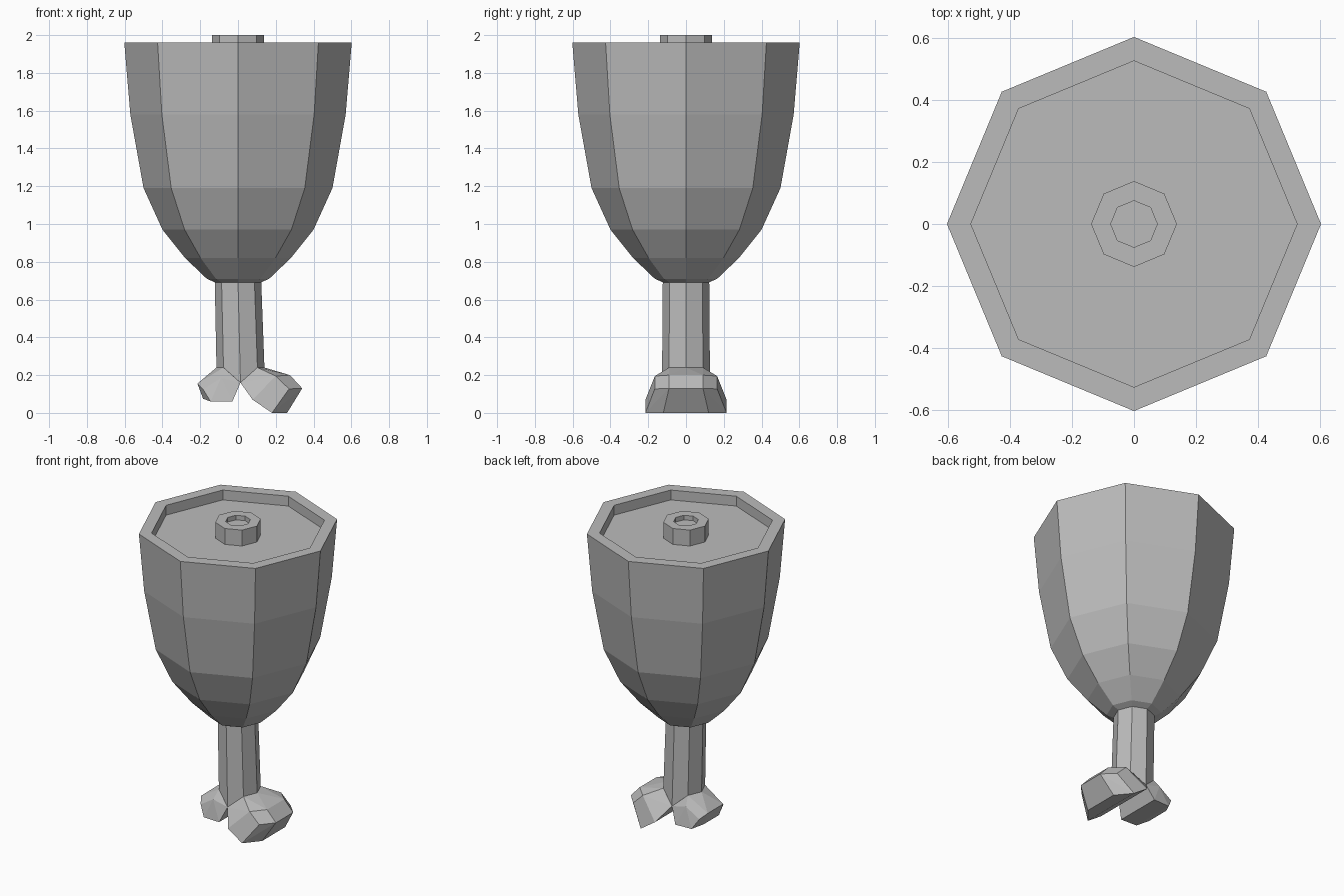
import bpy, bmesh, math

if "Cube" in bpy.data.objects:
    bpy.data.objects.remove(bpy.data.objects["Cube"])

grey = bpy.data.materials.new("plain_grey")
grey.diffuse_color = (0.5, 0.5, 0.5, 1)
grey.use_nodes = True
grey.node_tree.nodes["Principled BSDF"].inputs["Base Color"].default_value = grey.diffuse_color


def make_object(name, bm):
    bmesh.ops.recalc_face_normals(bm, faces=bm.faces)
    mesh = bpy.data.meshes.new(name)
    bm.to_mesh(mesh)
    bm.free()
    mesh.materials.append(grey)
    obj = bpy.data.objects.new(name, mesh)
    bpy.context.collection.objects.link(obj)
    return obj


def octagon(bm, r, z, x=0.0):
    return [bm.verts.new((x + r * math.cos(i * math.pi / 4),
                          r * math.sin(i * math.pi / 4), z)) for i in range(8)]


def bridge(bm, a, b):
    for i in range(8):
        j = (i + 1) % 8
        bm.faces.new((a[i], a[j], b[j], b[i]))


def lathe(name, profile):
    bm = bmesh.new()
    rings = [octagon(bm, r, z) for r, z in profile]
    for a, b in zip(rings, rings[1:]):
        bridge(bm, a, b)
    bm.faces.new(rings[0])
    bm.faces.new(rings[-1])
    return make_object(name, bm)


# Meat with a recessed cut face and the round bone end standing in it
lathe("meat_body", [
    (0.12, 0.69), (0.165, 0.71), (0.28, 0.82), (0.40, 0.97), (0.50, 1.19),
    (0.57, 1.58), (0.602, 1.96), (0.525, 1.96), (0.525, 1.895),
    (0.138, 1.895), (0.138, 2.0), (0.075, 2.0), (0.075, 1.97)])

# Bone shaft, leaning slightly, with a notch between the two knuckles
bm = bmesh.new()
top = octagon(bm, 0.123, 0.695)
low = octagon(bm, 0.127, 0.24, 0.013)
for i in (2, 6):
    low[i].co.z = 0.16
bridge(bm, low, top)
bm.faces.new(top)
bm.faces.new(low[2:7])
bm.faces.new(low[6:] + low[:3])
make_object("bone_shaft", bm)


# Knuckles: faceted convex lumps, given as points mirrored across y
def knuckle(name, half_points):
    bm = bmesh.new()
    for x, y, z in half_points:
        bm.verts.new((x, y, z))
        if y:
            bm.verts.new((x, -y, z))
    hull = bmesh.ops.convex_hull(bm, input=bm.verts)
    extra = [v for v in hull["geom_interior"] if isinstance(v, bmesh.types.BMVert)]
    bmesh.ops.delete(bm, geom=extra, context='VERTS')
    bmesh.ops.dissolve_limit(bm, angle_limit=math.radians(4),
                             verts=bm.verts, edges=bm.edges)
    return make_object(name, bm)


knuckle("large_knuckle", [
    (0.013, 0.127, 0.16), (0.103, 0.09, 0.24), (0.14, 0, 0.24),
    (0.20, 0.165, 0.195), (0.077, 0.215, 0.07),
    (0.27, 0.165, 0.127), (0.18, 0.215, 0.0),
    (0.275, 0.09, 0.20), (0.34, 0.09, 0.13), (0.26, 0.12, 0.0)])

knuckle("small_knuckle", [
    (0.013, 0.127, 0.16), (-0.077, 0.09, 0.24), (-0.114, 0, 0.24),
    (-0.09, 0.13, 0.185), (-0.03, 0.155, 0.06),
    (-0.185, 0.125, 0.125), (-0.145, 0.15, 0.06),
    (-0.215, 0.08, 0.155), (-0.185, 0.08, 0.075)])
